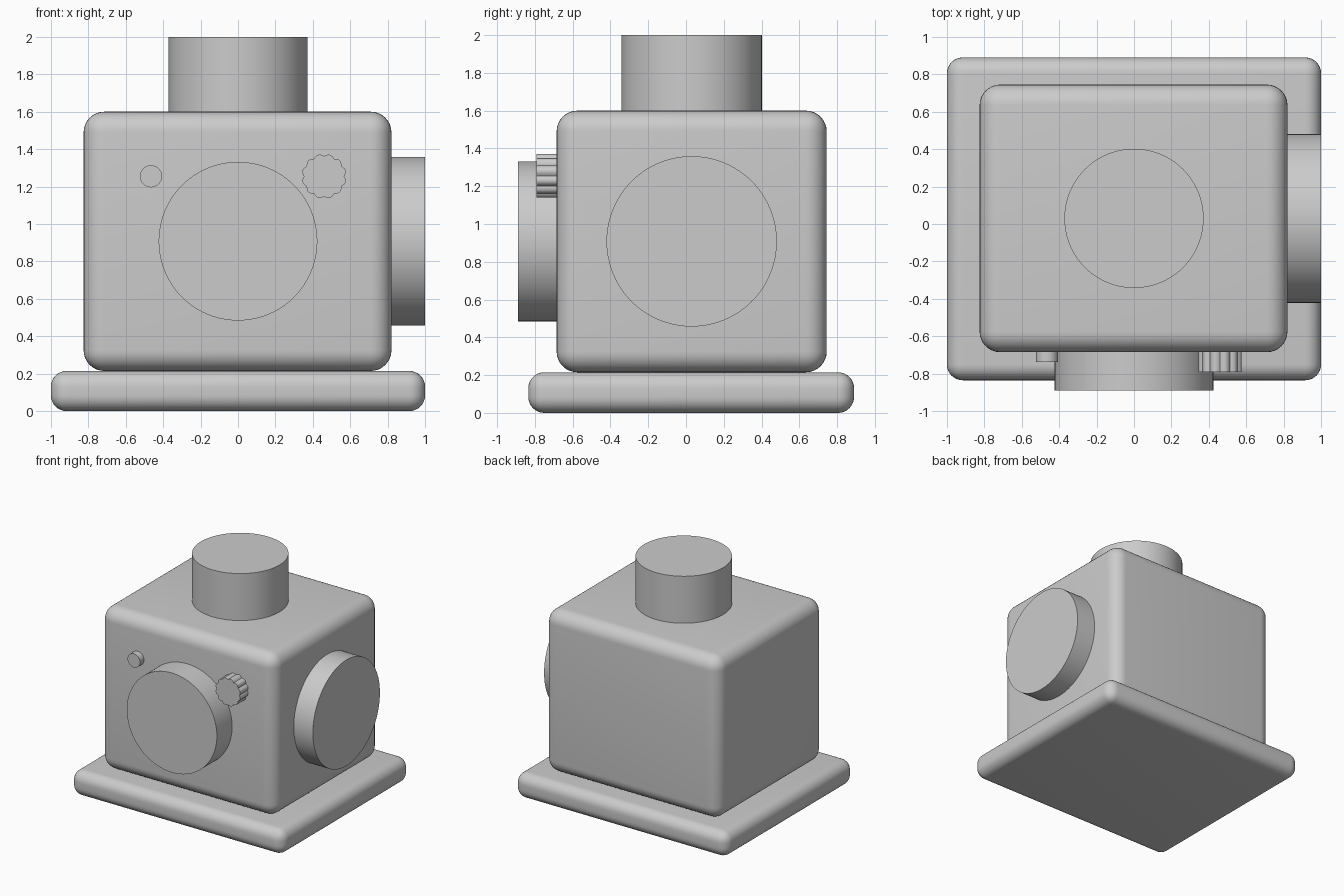
import bpy, bmesh, math
from mathutils import Matrix, Vector

cube = bpy.data.objects.get("Cube")
if cube:
    bpy.data.objects.remove(cube, do_unlink=True)

# Single material
grey = bpy.data.materials.new("plain grey")
grey.use_nodes = True
colour = (0.6, 0.6, 0.6, 1)
grey.diffuse_color = colour
grey.node_tree.nodes["Principled BSDF"].inputs["Base Color"].default_value = colour


def finish(name, bm):
    bmesh.ops.recalc_face_normals(bm, faces=bm.faces)
    mesh = bpy.data.meshes.new(name)
    bm.to_mesh(mesh)
    bm.free()
    mesh.materials.append(grey)
    obj = bpy.data.objects.new(name, mesh)
    bpy.context.collection.objects.link(obj)
    bpy.ops.object.select_all(action='DESELECT')
    obj.select_set(True)
    bpy.context.view_layer.objects.active = obj
    bpy.ops.object.shade_smooth_by_angle(angle=math.radians(30))
    return obj


def rounded_box(name, low, high, radius):
    low, high = Vector(low), Vector(high)
    bm = bmesh.new()
    bmesh.ops.create_cube(bm, size=1)
    bmesh.ops.scale(bm, vec=high - low, verts=bm.verts)
    bmesh.ops.translate(bm, vec=(low + high) / 2, verts=bm.verts)
    bmesh.ops.bevel(bm, geom=bm.edges[:], offset=radius, segments=8,
                    profile=0.5, affect='EDGES', clamp_overlap=True)
    return finish(name, bm)


def extruded_disc(name, start, axis, depth, radius, ripple=0, lobes=0, steps=96):
    """Extrude a round or rippled outline from start along axis."""
    bm = bmesh.new()
    turn = Vector((0, 0, 1)).rotation_difference(Vector(axis)).to_matrix().to_4x4()
    ring = []
    for i in range(steps):
        a = math.tau * i / steps
        r = radius - ripple * (1 - abs(math.sin(lobes * a / 2)))
        ring.append(bm.verts.new((r * math.cos(a), r * math.sin(a), 0)))
    face = bm.faces.new(ring)
    new = bmesh.ops.extrude_face_region(bm, geom=[face])["geom"]
    top = [v for v in new if isinstance(v, bmesh.types.BMVert)]
    bmesh.ops.translate(bm, vec=(0, 0, depth), verts=top)
    bmesh.ops.transform(bm, matrix=Matrix.Translation(start) @ turn, verts=bm.verts)
    return finish(name, bm)


# Base plate and main housing
rounded_box("base_plate", (-1, -0.835, 0), (1, 0.89, 0.215), 0.085)
rounded_box("housing", (-0.825, -0.685, 0.215), (0.82, 0.745, 1.6), 0.11)

# Round fittings, each sunk slightly into the housing
extruded_disc("top_cylinder", (0, 0.03, 1.55), (0, 0, 1), 0.45, 0.372)
extruded_disc("front_disc", (0, -0.64, 0.908), (0, -1, 0), 0.25, 0.424)
extruded_disc("left_disc", (0.77, 0.03, 0.908), (1, 0, 0), 0.23, 0.451)
extruded_disc("small_button", (-0.465, -0.64, 1.255), (0, -1, 0), 0.098, 0.059, steps=48)

# Fluted control knob
extruded_disc("fluted_knob", (0.46, -0.64, 1.255), (0, -1, 0), 0.152, 0.119,
              ripple=0.012, lobes=12, steps=144)
